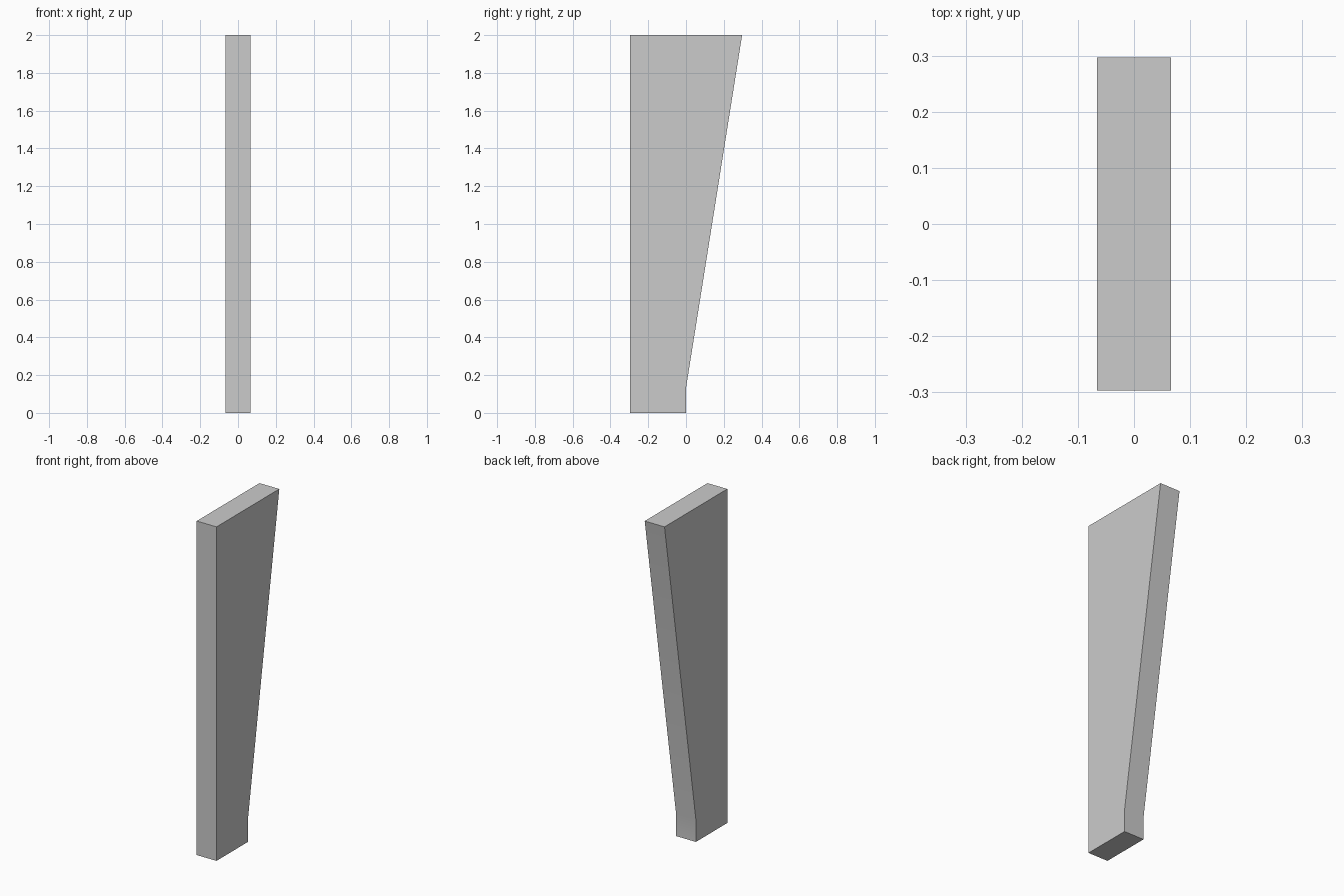
import bpy, bmesh, math

if "Cube" in bpy.data.objects:
    bpy.data.objects.remove(bpy.data.objects["Cube"])

HALF_WIDTH = 0.0655

# Side profile (y, z): straight front, short upright foot, tapering back
profile = [(-0.297, 0), (0, 0), (0, 0.132), (0.297, 2), (-0.297, 2)]

# Tapered post: extrude the profile across x
bm = bmesh.new()
face = bm.faces.new([bm.verts.new((-HALF_WIDTH, y, z)) for y, z in profile])
ext = bmesh.ops.extrude_face_region(bm, geom=[face], use_keep_orig=True)
verts = [v for v in ext["geom"] if isinstance(v, bmesh.types.BMVert)]
bmesh.ops.translate(bm, verts=verts, vec=(2 * HALF_WIDTH, 0, 0))
bmesh.ops.recalc_face_normals(bm, faces=bm.faces)

mesh = bpy.data.meshes.new("tapered_post")
bm.to_mesh(mesh)
bm.free()
post = bpy.data.objects.new("tapered_post", mesh)
bpy.context.collection.objects.link(post)

# Soft shading over the slight bend at the back, sharp elsewhere
bpy.context.view_layer.objects.active = post
post.select_set(True)
bpy.ops.object.shade_smooth_by_angle(angle=math.radians(30))
